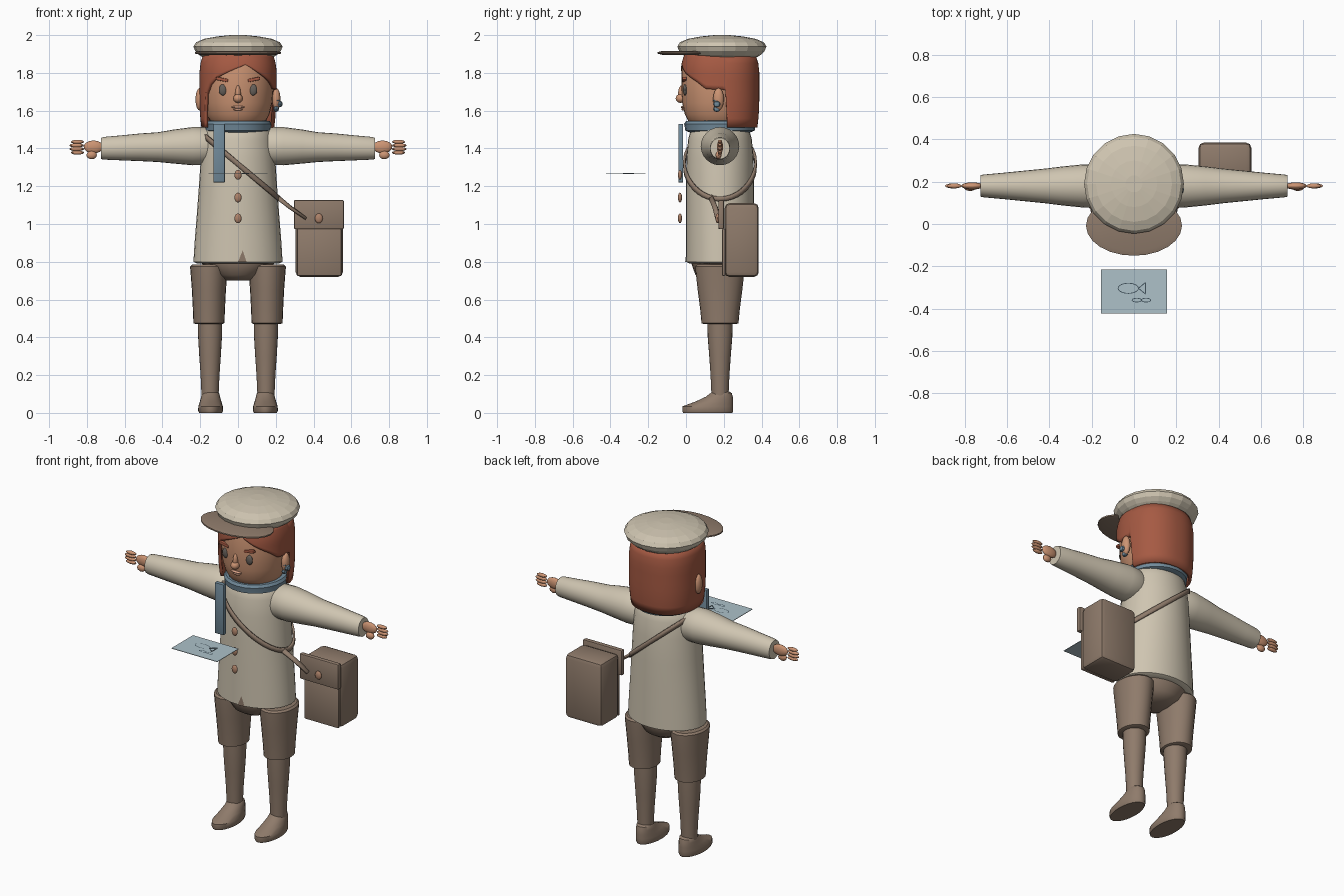
import bpy, bmesh, math
from mathutils import Vector, Matrix

if "Cube" in bpy.data.objects:
    bpy.data.objects.remove(bpy.data.objects["Cube"])

MID = 0.18  # body axis in y


def material(name, code):
    rgb = [int(code[i:i + 2], 16) / 255 for i in (0, 2, 4)]
    col = [c / 12.92 if c <= 0.04 else ((c + 0.055) / 1.055) ** 2.4 for c in rgb] + [1]
    m = bpy.data.materials.new(name)
    m.use_nodes = True
    m.diffuse_color = col
    m.node_tree.nodes["Principled BSDF"].inputs["Base Color"].default_value = col
    return m


CREAM = material("cream_cloth", "CFC5B1")
BROWN = material("brown_cloth", "8F7B6B")
HAIR = material("red_hair", "A65A43")
SKIN = material("skin", "CC9473")
BLUE = material("scarf_blue", "728B9B")
PAPER = material("pale_paper", "ADC1C9")
EYE = material("eye_grey", "66605A")
BUTTON = material("copper_button", "AD8269")
LIP = material("lip", "D9A287")
INK = material("ink", "40505A")


def finish(name, bm, mat, smooth=True):
    bmesh.ops.recalc_face_normals(bm, faces=bm.faces)
    me = bpy.data.meshes.new(name)
    bm.to_mesh(me)
    bm.free()
    me.materials.append(mat)
    ob = bpy.data.objects.new(name, me)
    bpy.context.collection.objects.link(ob)
    if smooth:
        bpy.ops.object.select_all(action='DESELECT')
        ob.select_set(True)
        bpy.context.view_layer.objects.active = ob
        bpy.ops.object.shade_smooth_by_angle(angle=math.radians(40))
    return ob


def loft(name, rings, mat, cx=0, cy=MID, seg=24, smooth=True, side=0):
    """Rings are (height, rx, ry, offset); side = +-1 lays the loft along x."""
    bm = bmesh.new()
    rows = []
    for h, rx, ry, off in rings:
        row = []
        for i in range(seg):
            a = math.tau * i / seg
            u, v = rx * math.cos(a), ry * math.sin(a)
            p = (side * h, cy + v, off + u) if side else (cx + u, cy + v + off, h)
            row.append(bm.verts.new(p))
        rows.append(row)
    for a, b in zip(rows, rows[1:]):
        for i in range(seg):
            j = (i + 1) % seg
            bm.faces.new((a[i], a[j], b[j], b[i]))
    bm.faces.new(rows[0])
    bm.faces.new(rows[-1])
    return finish(name, bm, mat, smooth)


def ball(name, pos, size, mat, seg=16):
    bm = bmesh.new()
    bmesh.ops.create_uvsphere(bm, u_segments=seg, v_segments=max(seg // 2, 4), radius=1,
                              matrix=Matrix.Translation(pos) @ Matrix.Diagonal((*size, 1)))
    return finish(name, bm, mat)


def box(name, pos, size, mat, bevel=0, turn=0, axis='Y'):
    bm = bmesh.new()
    bmesh.ops.create_cube(bm, size=1, matrix=Matrix.Translation(pos)
                          @ Matrix.Rotation(turn, 4, axis) @ Matrix.Diagonal((*size, 1)))
    if bevel:
        bmesh.ops.bevel(bm, geom=bm.edges[:], offset=bevel, segments=2, profile=0.5, affect='EDGES')
    return finish(name, bm, mat, bevel > 0)


def ribbon(name, pts, width, mat, closed=False):
    """Flat band whose face points away from the body axis."""
    bm = bmesh.new()
    pts = [Vector(p) for p in pts]
    n, rows = len(pts), []
    for i, p in enumerate(pts):
        a, b = (pts[i - 1], pts[(i + 1) % n]) if closed else (pts[max(i - 1, 0)], pts[min(i + 1, n - 1)])
        out = Vector((p.x, p.y - MID, 0)).normalized()
        w = out.cross((b - a).normalized()).normalized() * width / 2
        rows.append((bm.verts.new(p + w), bm.verts.new(p - w)))
    for i in range(n if closed else n - 1):
        a, b = rows[i], rows[(i + 1) % n]
        bm.faces.new((a[0], a[1], b[1], b[0]))
    ob = finish(name, bm, mat)
    mod = ob.modifiers.new("thickness", 'SOLIDIFY')
    mod.thickness, mod.offset = 0.012, 0
    return ob


# Coat and hips
loft("coat", [(0.79, .215, .16, 0), (0.80, .236, .18, 0), (0.9, .23, .18, 0), (1.05, .218, .18, 0),
              (1.2, .207, .18, 0), (1.35, .197, .178, 0), (1.45, .187, .168, 0), (1.51, .17, .152, 0),
              (1.54, .13, .12, 0)], CREAM, seg=32)
loft("hips", [(0.70, .07, .08, 0), (0.73, .13, .13, 0), (0.80, .2, .155, 0), (0.83, .2, .155, 0)], BROWN)
bm = bmesh.new()
bm.faces.new([bm.verts.new(p) for p in ((0, -.004, .8), (.045, 0, .8), (.025, -.003, .86))])
finish("coat_notch", bm, BROWN, False)
for z in (1.03, 1.14, 1.26):
    ball("coat_button", (0, -.032, z), (.019, .011, .026), BUTTON)

# Limbs on both sides
for s in (1, -1):
    loft("sleeve", [(.12, .08, .08, 1.41), (.17, .1, .1, 1.412), (.24, .101, .102, 1.412),
                    (.34, .09, .092, 1.41), (.42, .079, .082, 1.407), (.52, .073, .072, 1.406),
                    (.62, .066, .062, 1.403), (.71, .06, .054, 1.401), (.725, .056, .051, 1.4)],
         CREAM, side=s)
    ball("palm", (s * .765, MID, 1.408), (.052, .017, .034), SKIN)
    ball("thumb", (s * .775, MID - .008, 1.365), (.028, .016, .022), SKIN, 12)
    for k in range(4):
        reach = .022 + .008 * math.sin(math.pi * (k + .5) / 4)
        ball("finger", (s * (.825 + reach), MID, 1.378 + k * .019), (reach + .01, .012, .011), SKIN, 12)
    loft("shorts_leg", [(.47, .07, .085, 0), (.475, .082, .098, 0), (.55, .085, .105, 0),
                        (.65, .09, .118, 0), (.74, .097, .128, 0), (.775, .1, .13, 0),
                        (.785, .088, .12, 0)], BROWN, cx=s * .154)
    loft("lower_leg", [(.09, .045, .045, 0), (.2, .05, .05, 0), (.3, .057, .057, 0),
                       (.4, .063, .065, 0), (.49, .065, .067, 0)], BROWN, cx=s * .148)
    loft("shoe", [(0, .061, .13, -.065), (.012, .066, .135, -.065), (.035, .065, .134, -.064),
                  (.06, .057, .1, -.03), (.085, .05, .072, -.004), (.105, .045, .056, .006),
                  (.113, .038, .045, .004)], BROWN, cx=s * .145)

# Head and face
loft("head", [(1.49, .1, .1, -.01), (1.54, .145, .155, -.01), (1.58, .166, .176, -.01),
              (1.64, .181, .19, -.01), (1.72, .188, .195, -.01), (1.83, .188, .195, -.01),
              (1.89, .17, .18, -.01)], SKIN, seg=32)
ball("nose_tip", (0, -.028, 1.665), (.025, .027, .024), SKIN)
ball("nose_bridge", (0, -.022, 1.69), (.015, .02, .045), SKIN)
ball("upper_lip", (0, -.016, 1.619), (.036, .011, .007), LIP)
ball("lower_lip", (0, -.013, 1.607), (.024, .011, .007), LIP)
for s in (1, -1):
    ball("eye", (s * .08, -.005, 1.71), (.022, .011, .03), EYE)
    box("eyebrow", (s * .085, -.008, 1.765), (.065, .022, .017), HAIR, .004, turn=-s * .2)
    ball("ear", (s * .203, .172, 1.66), (.022, .029, .06), SKIN)

# Hair shell whose lower edge follows the fringe, lock and back
EDGE = [(-180, 1.51), (-61, 1.51), (-54, 1.69), (-45, 1.735), (-30, 1.775), (-6, 1.815), (9, 1.845),
        (30, 1.8), (58, 1.75), (72, 1.715), (97, 1.71), (99, 1.51), (180, 1.51)]


def hem(deg):
    for (a, za), (b, zb) in zip(EDGE, EDGE[1:]):
        if a <= deg <= b:
            return za + (zb - za) * (deg - a) / (b - a)


bm = bmesh.new()
cols = []
for deg in range(-180, 180, 3):
    a, low, col = math.radians(deg), hem(deg), []
    for k in range(9):
        z = 1.9 + (low - 1.9) * k / 8
        r = 1 - .1 * max(0, (z - 1.8) / .1) ** 2 - .05 * max(0, (1.66 - z) / .15) ** 2
        ca, sa = math.cos(a), math.sin(a)
        x = .204 * r * math.copysign(abs(sa) ** .88, sa)
        y = MID - .208 * r * math.copysign(abs(ca) ** .88, ca)
        col.append(bm.verts.new((x, y, z)))
    cols.append(col)
for i, a in enumerate(cols):
    b = cols[(i + 1) % len(cols)]
    for k in range(8):
        bm.faces.new((a[k], b[k], b[k + 1], a[k + 1]))
hair = finish("hair", bm, HAIR)
solid = hair.modifiers.new("thickness", 'SOLIDIFY')
solid.thickness, solid.offset = .018, -1

# Cap
loft("cap_crown", [(1.885, .19, .19, .01), (1.895, .205, .205, .01), (1.915, .226, .226, .01),
                   (1.94, .236, .236, .01), (1.962, .222, .222, .01), (1.98, .18, .18, .01),
                   (1.993, .11, .11, .01), (2.0, .04, .04, .01)], CREAM, seg=20, smooth=False)
loft("cap_visor", [(1.896, .2, .12, 0), (1.902, .227, .142, 0), (1.91, .227, .142, 0),
                   (1.916, .2, .12, 0)], BROWN, cy=-.008)

# Scarf and earrings
loft("scarf_ring", [(1.485, .15, .16, 0), (1.495, .174, .184, 0), (1.515, .176, .187, 0),
                    (1.53, .178, .19, 0), (1.545, .168, .18, 0), (1.548, .14, .15, 0)], BLUE)
box("scarf_tail", (-.1, -.028, 1.375), (.06, .026, .31), BLUE, .004)
for x, z in ((.208, 1.655), (.222, 1.635), (.202, 1.61)):
    ball("earring", (x, .163, z), (.015, .02, .017), BLUE, 8)

# Satchel with flap, clasp and strap
box("bag_body", (.43, .295, .915), (.25, .18, .39), BROWN, .025)
box("bag_front_edge", (.43, .2, .85), (.235, .02, .25), BROWN, .008)
box("bag_flap", (.428, .186, 1.05), (.265, .03, .155), BROWN, .008)
ball("bag_clasp", (.428, .167, 1.03), (.021, .011, .026), BUTTON)
loop = []
for i in range(40):
    a = math.tau * i / 40
    x = (.203 + .017 * math.sin(a)) * math.sin(a)
    loop.append((x, MID - .189 * math.cos(a), 1.46 - (x + .17) * .84))
ribbon("bag_strap", loop, .026, BROWN, True)
ribbon("strap_link", [(.205, .13, 1.145), (.28, .155, 1.085), (.36, .168, 1.03)], .026, BROWN)

# Floating sheet with a line drawing of a fish
box("paper_sheet", (0, -.319, 1.265), (.31, .208, .003), PAPER)


def outline(name, x, y, rx, ry):
    bm = bmesh.new()
    pts = [(math.cos(math.tau * i / 24), math.sin(math.tau * i / 24)) for i in range(24)]
    outer = [bm.verts.new((x + rx * c, y + ry * s, 1.268)) for c, s in pts]
    inner = [bm.verts.new((x + (rx - .004) * c, y + (ry - .004) * s, 1.268)) for c, s in pts]
    for i in range(24):
        j = (i + 1) % 24
        bm.faces.new((outer[i], outer[j], inner[j], inner[i]))
    return finish(name, bm, INK, False)


outline("fish_body", -.027, -.304, .05, .026)
for s in (1, -1):
    box("fish_tail", (.038, -.304 + s * .014, 1.268), (.044, .004, .002), INK, turn=s * .7, axis='Z')
    outline("fish_mark", .035 + s * .022, -.36, .024, .011)
box("fish_tail_end", (.055, -.304, 1.268), (.004, .05, .002), INK)
